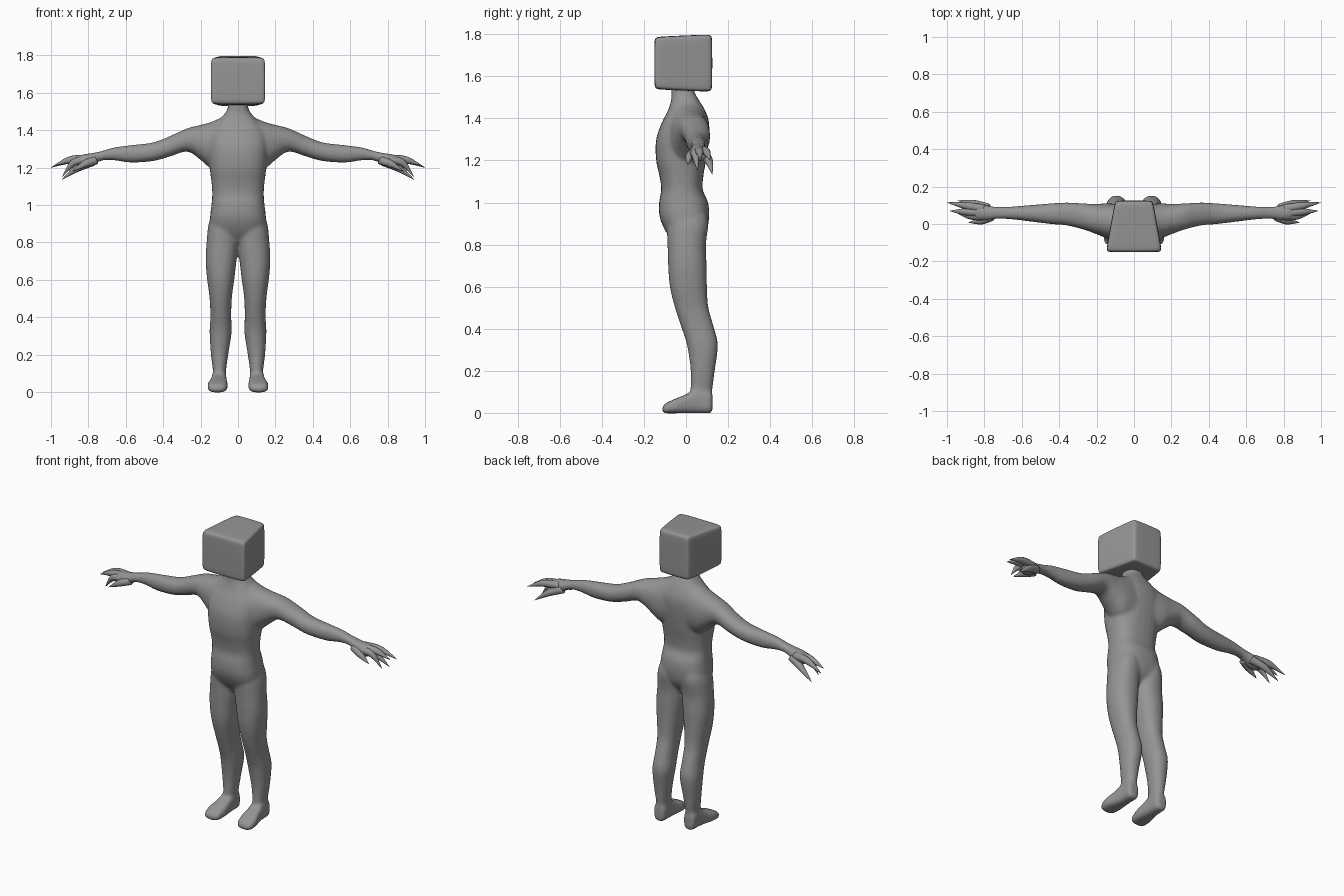
import bpy, bmesh, math
from mathutils import Vector

if "Cube" in bpy.data.objects:
    bpy.data.objects.remove(bpy.data.objects["Cube"])

GREY = (0.3, 0.3, 0.3, 1)
skin = bpy.data.materials.new("plain_grey")
skin.use_nodes = True
skin.diffuse_color = GREY
skin.node_tree.nodes["Principled BSDF"].inputs["Base Color"].default_value = GREY


def finish(bm, name):
    bmesh.ops.recalc_face_normals(bm, faces=bm.faces)
    for f in bm.faces:
        f.smooth = True
    mesh = bpy.data.meshes.new(name)
    bm.to_mesh(mesh)
    bm.free()
    mesh.materials.append(skin)
    obj = bpy.data.objects.new(name, mesh)
    bpy.context.collection.objects.link(obj)
    return obj


def spline(rows, steps=5):
    """Catmull-Rom resampling of a list of number rows."""
    pts = [Vector(r) for r in rows]
    out = []
    for i in range(len(pts) - 1):
        p0, p1, p2 = pts[max(i - 1, 0)], pts[i], pts[i + 1]
        p3 = pts[min(i + 2, len(pts) - 1)]
        for s in range(steps):
            t = s / steps
            out.append(p1 + (p2 - p0) * (t / 2)
                       + (p0 * 2 - p1 * 5 + p2 * 4 - p3) * (t * t / 2)
                       + (p1 * 3 - p0 - p2 * 3 + p3) * (t ** 3 / 2))
    return out + [pts[-1]]


def bridge(bm, rings):
    """Skin a list of point rings and cap both ends."""
    rings = [[bm.verts.new(p) for p in ring] for ring in rings]
    n = len(rings[0])
    for a, b in zip(rings, rings[1:]):
        for i in range(n):
            j = (i + 1) % n
            bm.faces.new((a[i], a[j], b[j], b[i]))
    bm.faces.new(rings[0])
    bm.faces.new(rings[-1])


def loft(bm, rows, axis, power=2.0, side=1, n=28):
    """Rows hold: station, low and high of one cross axis, low and high of the other."""
    rings = []
    for t, a0, a1, b0, b1 in spline(rows):
        ring = []
        for k in range(n):
            ang = math.tau * k / n
            c, s = math.cos(ang), math.sin(ang)
            u = (a0 + a1) / 2 + (a1 - a0) / 2 * math.copysign(abs(c) ** (2 / power), c)
            v = (b0 + b1) / 2 + (b1 - b0) / 2 * math.copysign(abs(s) ** (2 / power), s)
            x, y, z = {"x": (t, u, v), "y": (u, t, v), "z": (u, v, t)}[axis]
            ring.append((x * side, y, z))
        rings.append(ring)
    bridge(bm, rings)


# Torso and neck: height, half width, front, back
TORSO = [(0.80, 0.10, -0.05, 0.05), (0.86, 0.145, -0.095, 0.095),
         (0.93, 0.15, -0.125, 0.11), (1.00, 0.142, -0.128, 0.105),
         (1.06, 0.138, -0.118, 0.08), (1.12, 0.142, -0.125, 0.082),
         (1.20, 0.152, -0.142, 0.095), (1.30, 0.16, -0.142, 0.108),
         (1.38, 0.155, -0.115, 0.11), (1.44, 0.115, -0.085, 0.09),
         (1.49, 0.07, -0.07, 0.06), (1.53, 0.053, -0.07, 0.04),
         (1.60, 0.055, -0.07, 0.04)]
# Leg: height, inner, outer, front, back
LEG = [(0.04, 0.062, 0.138, 0.015, 0.12), (0.10, 0.065, 0.133, 0.02, 0.125),
       (0.20, 0.052, 0.145, 0.022, 0.137), (0.32, 0.034, 0.152, 0.005, 0.152),
       (0.40, 0.036, 0.148, -0.02, 0.135), (0.50, 0.033, 0.152, -0.053, 0.107),
       (0.60, 0.02, 0.165, -0.077, 0.10), (0.70, 0.008, 0.173, -0.085, 0.098),
       (0.80, -0.002, 0.168, -0.088, 0.095), (0.90, 0.0, 0.157, -0.09, 0.106),
       (0.97, 0.02, 0.13, -0.07, 0.09)]
# Foot: depth, inner, outer, bottom, top
FOOT = [(-0.112, 0.085, 0.14, 0.005, 0.03), (-0.098, 0.064, 0.158, -0.002, 0.045),
        (-0.05, 0.055, 0.162, -0.002, 0.068), (0.0, 0.058, 0.15, -0.002, 0.088),
        (0.06, 0.062, 0.14, -0.002, 0.12), (0.11, 0.064, 0.138, -0.002, 0.11),
        (0.126, 0.075, 0.128, 0.005, 0.09)]
# Arm and palm: reach, front, back, bottom, top
ARM = [(0.0, -0.09, 0.1, 1.16, 1.49), (0.07, -0.09, 0.105, 1.17, 1.475),
       (0.14, -0.078, 0.11, 1.19, 1.445), (0.20, -0.055, 0.108, 1.24, 1.428),
       (0.27, -0.03, 0.11, 1.285, 1.41), (0.36, -0.008, 0.115, 1.26, 1.37),
       (0.45, 0.0, 0.11, 1.235, 1.335), (0.57, 0.015, 0.1, 1.226, 1.32),
       (0.66, 0.025, 0.093, 1.238, 1.308), (0.73, 0.027, 0.092, 1.237, 1.288),
       (0.79, 0.018, 0.1, 1.207, 1.276), (0.84, 0.02, 0.107, 1.195, 1.268),
       (0.865, 0.04, 0.095, 1.21, 1.25)]

# Body skinned as one continuous surface
bm = bmesh.new()
loft(bm, [(z, -w, w, f, b) for z, w, f, b in TORSO], "z", 2.5)
for side in (1, -1):
    loft(bm, LEG, "z", 2.2, side)
    loft(bm, FOOT, "y", 3.0, side)
    loft(bm, ARM, "x", 2.2, side)
body = finish(bm, "body")
remesh = body.modifiers.new("blend", "REMESH")
remesh.mode = "VOXEL"
remesh.voxel_size = 0.008
remesh.use_smooth_shade = True
relax = body.modifiers.new("relax", "SMOOTH")
relax.factor = 0.5
relax.iterations = 12

# Clawed fingers: root, knuckle, tip
FINGERS = {
    "thumb": ((0.76, 0.04, 1.24), (0.82, 0.016, 1.218), (0.885, 0.008, 1.18)),
    "index": ((0.8, 0.04, 1.24), (0.88, 0.045, 1.225), (0.94, 0.055, 1.15)),
    "middle": ((0.8, 0.06, 1.245), (0.9, 0.065, 1.24), (0.985, 0.07, 1.21)),
    "ring": ((0.8, 0.08, 1.245), (0.9, 0.098, 1.24), (1.0, 0.115, 1.2)),
    "little": ((0.78, 0.085, 1.23), (0.86, 0.11, 1.195), (0.942, 0.125, 1.135)),
}
for side, label in ((1, "left"), (-1, "right")):
    for name, (root, knuckle, tip) in FINGERS.items():
        bm = bmesh.new()
        path = [(*root, 0.024), (*knuckle, 0.019), (*tip, 0.001)]
        rings = []
        axis = (Vector(tip) - Vector(root)).normalized()
        u = axis.cross(Vector((0, 0, 1))).normalized()
        v = axis.cross(u)
        for x, y, z, r in spline(path, 6):
            ring = []
            for k in range(12):
                a = math.tau * k / 12
                p = Vector((x, y, z)) + (u * math.cos(a) + v * math.sin(a)) * r
                ring.append((p.x * side, p.y, p.z))
            rings.append(ring)
        bridge(bm, rings)
        finish(bm, f"{label}_{name}_finger")

# Head: soft box, narrower at the back, with swollen sides
bm = bmesh.new()
bmesh.ops.create_cube(bm, size=2)
bmesh.ops.subdivide_edges(bm, edges=bm.edges, cuts=2, use_grid_fill=True)
for vert in bm.verts:
    c = [math.copysign(1 if abs(q) > 0.9 else 0.74, q) for q in vert.co]
    rim = sum(abs(q) == 1 for q in c)
    c = [q * (1, 1, 0.985, 0.96)[rim] for q in c]
    width = 0.126 - 0.025 * c[1]
    vert.co = (c[0] * width, -0.013 + c[1] * 0.138,
               1.663 + c[2] * 0.131 + 0.006 * c[1] * c[2])
head = finish(bm, "head")
sub = head.modifiers.new("round", "SUBSURF")
sub.levels = sub.render_levels = 3
